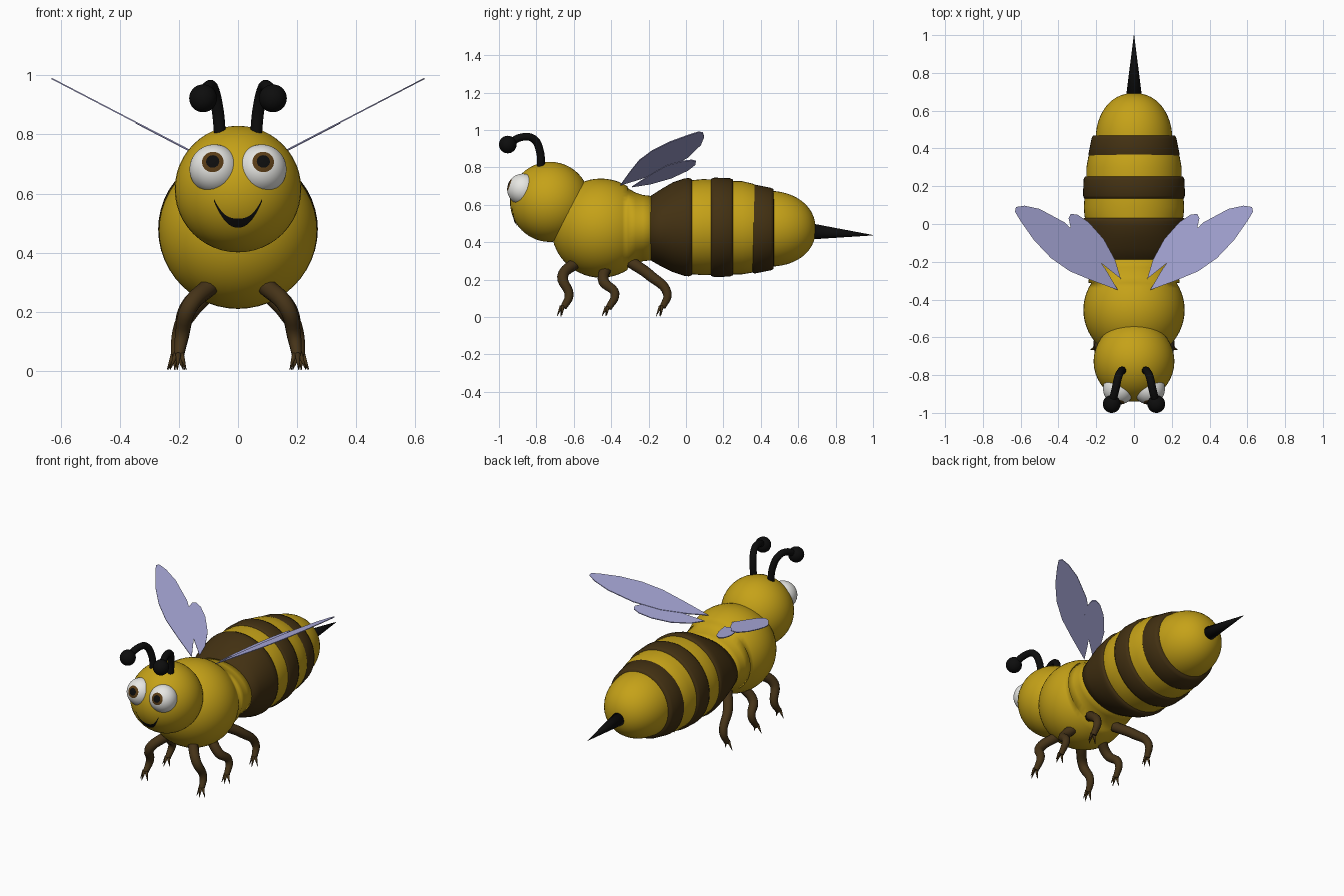
import bpy, bmesh, math
from mathutils import Vector

if "Cube" in bpy.data.objects:
    bpy.data.objects.remove(bpy.data.objects["Cube"])


def material(name, rgb):
    m = bpy.data.materials.new(name)
    m.diffuse_color = (*rgb, 1)
    m.use_nodes = True
    m.node_tree.nodes["Principled BSDF"].inputs["Base Color"].default_value = m.diffuse_color
    return m


YELLOW = material("honey yellow", (0.56, 0.36, 0.009))
BROWN = material("dark brown", (0.055, 0.03, 0.006))
LEG = material("leg brown", (0.06, 0.033, 0.009))
BLACK = material("black", (0.004, 0.004, 0.004))
WHITE = material("eye white", (0.8, 0.8, 0.77))
IRIS = material("iris brown", (0.1, 0.045, 0.008))
WING = material("wing lavender", (0.42, 0.42, 0.74))


def finish(bm, name, mats, smooth=True):
    bmesh.ops.recalc_face_normals(bm, faces=bm.faces)
    me = bpy.data.meshes.new(name)
    bm.to_mesh(me)
    bm.free()
    for m in mats:
        me.materials.append(m)
    for p in me.polygons:
        p.use_smooth = smooth
    ob = bpy.data.objects.new(name, me)
    bpy.context.collection.objects.link(ob)
    return ob


def loft(name, rings, mat, n=48):
    """Elliptical rings along y: (y, centre z, x radius, z radius)."""
    bm = bmesh.new()
    loops = []
    for y, zc, rx, rz in rings:
        loops.append([bm.verts.new((rx * math.cos(2 * math.pi * i / n), y,
                                    zc + rz * math.sin(2 * math.pi * i / n))) for i in range(n)])
    for a, b in zip(loops, loops[1:]):
        for i in range(n):
            j = (i + 1) % n
            bm.faces.new((a[i], a[j], b[j], b[i]))
    bm.faces.new(loops[0])
    bm.faces.new(loops[-1])
    return finish(bm, name, [mat])


def ball(name, centre, r, mat):
    bm = bmesh.new()
    bmesh.ops.create_uvsphere(bm, u_segments=40, v_segments=24, radius=r)
    bmesh.ops.translate(bm, verts=bm.verts, vec=centre)
    return finish(bm, name, [mat])


def tube(name, pts, radii, mat, spline_type="BEZIER"):
    """Round tube through points, with a radius at each point."""
    cu = bpy.data.curves.new(name, "CURVE")
    cu.dimensions = "3D"
    cu.bevel_depth = 1
    cu.bevel_resolution = 3
    cu.resolution_u = 6
    cu.use_fill_caps = True
    sp = cu.splines.new("BEZIER")
    sp.bezier_points.add(len(pts) - 1)
    for bp, p, r in zip(sp.bezier_points, pts, radii):
        bp.co, bp.radius = p, r
        bp.handle_left_type = bp.handle_right_type = "AUTO"
    tmp = bpy.data.objects.new("tmp", cu)
    bpy.context.collection.objects.link(tmp)
    dg = bpy.context.evaluated_depsgraph_get()
    dg.update()
    me = bpy.data.meshes.new_from_object(tmp.evaluated_get(dg))
    bpy.data.objects.remove(tmp)
    bm = bmesh.new()
    bm.from_mesh(me)
    for f in bm.faces:
        f.material_index = 0
    bpy.data.meshes.remove(me)
    return finish(bm, name, [mat])


def cone(name, base, tip, r, mat, n=24):
    base, tip = Vector(base), Vector(tip)
    d = tip - base
    bm = bmesh.new()
    bmesh.ops.create_cone(bm, cap_ends=True, segments=n, radius1=r, radius2=0.001, depth=d.length)
    bmesh.ops.rotate(bm, verts=bm.verts, matrix=d.to_track_quat("Z", "Y").to_matrix())
    bmesh.ops.translate(bm, verts=bm.verts, vec=(base + tip) / 2)
    return finish(bm, name, [mat])


# head
HC, HR = Vector((0, -0.727, 0.615)), 0.214
ball("head", HC, HR, YELLOW)

# thorax: sphere running back into a wide waist
rings = []
for k in range(1, 20):
    a = math.pi * k / 28
    rings.append((-0.455 - 0.265 * math.cos(a), 0.475, 0.268 * math.sin(a), 0.265 * math.sin(a)))
rings += [(-0.31, 0.475, 0.243, 0.213), (-0.27, 0.475, 0.235, 0.19),
          (-0.23, 0.475, 0.232, 0.177), (-0.17, 0.475, 0.23, 0.17)]
loft("thorax", rings, YELLOW)

# abdomen core, rounded at the tail
core = [(-0.17, 0.475, 0.22, 0.165), (0.0, 0.48, 0.25, 0.25), (0.04, 0.48, 0.262, 0.252), (0.09, 0.48, 0.266, 0.257),
        (0.14, 0.48, 0.262, 0.255), (0.25, 0.477, 0.252, 0.25), (0.30, 0.477, 0.252, 0.249),
        (0.355, 0.475, 0.242, 0.238), (0.45, 0.472, 0.203, 0.202)]
for k in range(1, 13):
    a = math.pi / 2 * k / 12.3
    core.append((0.45 + 0.243 * math.sin(a), 0.472 - 0.004 * k / 12,
                 0.203 * math.cos(a) ** 0.9, 0.202 * math.cos(a) ** 0.9))
loft("abdomen", core, YELLOW)

# brown abdomen bands with rounded rims
loft("front_band", [(-0.192, 0.475, 0.225, 0.165), (-0.185, 0.475, 0.238, 0.175),
                    (-0.13, 0.477, 0.25, 0.208), (-0.07, 0.48, 0.262, 0.24), (-0.01, 0.48, 0.268, 0.26),
                    (0.015, 0.48, 0.27, 0.263), (0.03, 0.48, 0.266, 0.258), (0.036, 0.48, 0.25, 0.24)], BROWN)
for name, y0, y1, zc, r0, r1 in (("middle_band", 0.135, 0.25, 0.479, 0.27, 0.267),
                                 ("rear_band", 0.352, 0.467, 0.47, 0.242, 0.225)):
    loft(name, [(y0 - 0.004, zc, r0 - 0.03, r0 - 0.035), (y0, zc, r0 - 0.007, r0 - 0.011),
                (y0 + 0.015, zc, r0, r0 - 0.004), (y1 - 0.015, zc, r1, r1 - 0.004),
                (y1, zc, r1 - 0.007, r1 - 0.011), (y1 + 0.004, zc, r1 - 0.03, r1 - 0.035)], BROWN)

# stinger
cone("stinger", (0, 0.66, 0.458), (0, 1.0, 0.437), 0.044, BLACK)

# smile: thin crescent plate laid on the head
bm = bmesh.new()
N = 24
rows = []
for i in range(N + 1):
    t = -1 + 2 * i / N
    x = 0.08 * t
    zo = 0.487 + 0.088 * abs(t) ** 2.2
    zi = 0.517 + 0.066 * abs(t) ** 2.6
    row = []
    for j in range(4):
        z = zo + (zi - zo) * j / 3
        d = Vector((x, -math.sqrt(HR ** 2 - x * x - (z - HC.z) ** 2), z - HC.z))
        row.append(bm.verts.new(HC + d.normalized() * (HR + 0.004)))
    rows.append(row)
for a, b in zip(rows, rows[1:]):
    for j in range(3):
        bm.faces.new((a[j], b[j], b[j + 1], a[j + 1]))
finish(bm, "smile", [BLACK])

BIG_WING = [(.085, -.35), (.22, -.30), (.34, -.25), (.44, -.18), (.53, -.085), (.60, .015), (.63, .065),
            (.625, .09), (.58, .097), (.5, .08), (.37, .01), (.25, -.10), (.15, -.24)]
SMALL_WING = [(.07, -.29), (.22, -.17), (.295, -.10), (.335, -.02), (.346, .03), (.335, .053),
              (.30, .05), (.24, .01), (.16, -.08), (.10, -.19)]
# legs as hip, knee, shin, ankle points
LEGS = {"front": [(.09, -.59, .29), (.165, -.66, .215), (.19, -.625, .115), (.20, -.655, .05)],
        "middle": [(.09, -.42, .28), (.17, -.44, .19), (.20, -.38, .125), (.21, -.415, .045)],
        "hind": [(.09, -.29, .29), (.165, -.19, .22), (.195, -.10, .125), (.205, -.125, .05)]}

for side, s in (("left", 1), ("right", -1)):
    # eye: sphere whose pole looks forward, coloured by ring
    look = Vector((s * 0.07, -0.95, 0.33)).normalized()
    bm = bmesh.new()
    bmesh.ops.create_uvsphere(bm, u_segments=40, v_segments=35, radius=0.084)
    for f in bm.faces:
        a = math.degrees(f.calc_center_median().angle(Vector((0, 0, 1))))
        f.material_index = 2 if a < 15.4 else 1 if a < 25.7 else 0
    bmesh.ops.rotate(bm, verts=bm.verts, matrix=look.to_track_quat("Z", "Y").to_matrix())
    bmesh.ops.translate(bm, verts=bm.verts, vec=(s * 0.08, -0.872, 0.682))
    finish(bm, side + "_eye", [WHITE, IRIS, BLACK])

    # antenna
    tube(side + "_antenna", [(s * .06, -.775, .79), (s * .07, -.782, .89), (s * .085, -.815, .952),
                             (s * .098, -.875, .962), (s * .118, -.95, .925)], [.021] * 5, BLACK)
    ball(side + "_antenna_tip", (s * .118, -.953, .922), .047, BLACK)

    # wings: flat sheets rising outwards
    for name, outline, z0, x0 in (("large_wing", BIG_WING, .703, .085), ("small_wing", SMALL_WING, .693, .07)):
        bm = bmesh.new()
        f = bm.faces.new([bm.verts.new((s * x, y, z0 + 0.52 * (x - x0))) for x, y in outline])
        ext = bmesh.ops.extrude_face_region(bm, geom=[f])
        bmesh.ops.translate(bm, vec=(0, 0, 0.005),
                            verts=[v for v in ext["geom"] if isinstance(v, bmesh.types.BMVert)])
        finish(bm, side + "_" + name, [WING], smooth=False)

    # legs with three-clawed feet
    for name, pts in LEGS.items():
        pts = [Vector((s * x, y, z)) for x, y, z in pts]
        tube(f"{side}_{name}_leg", pts, [.031, .029, .024, .017], LEG)
        for i, (dx, dy) in enumerate(((-.025, -.015), (.005, -.035), (.03, -.01))):
            a = pts[-1] + Vector((s * dx * .3, dy * .3, .008))
            cone(f"{side}_{name}_claw_{i + 1}", a, (pts[-1].x + s * dx, pts[-1].y + dy, 0.004), .010, LEG, 10)
